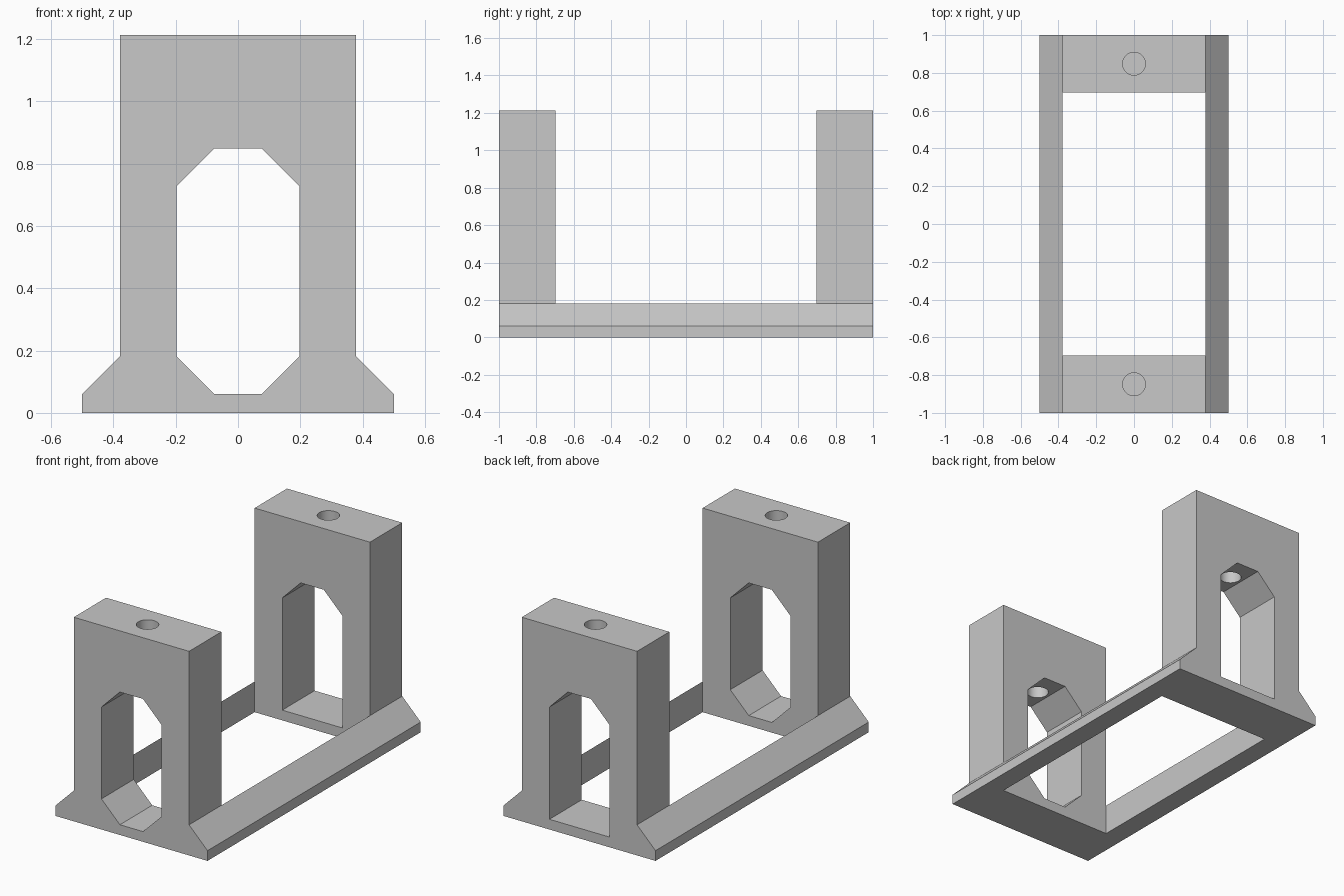
import bpy
import bmesh
import math
from mathutils import Matrix

cube = bpy.data.objects.get("Cube")
if cube:
    bpy.data.objects.remove(cube, do_unlink=True)

U = 1 / 16.5        # design unit: the overall length is 33 units
END, INNER = 16.5, 11.5
HALF_W, FOOT_W = 6.25, 8.25

grey = bpy.data.materials.new("light grey")
grey.use_nodes = True
grey.diffuse_color = (0.58, 0.58, 0.58, 1)
grey.node_tree.nodes["Principled BSDF"].inputs["Base Color"].default_value = (0.58, 0.58, 0.58, 1)


def make_object(name, bm):
    """Turn a bmesh in design units into a grey object."""
    bmesh.ops.recalc_face_normals(bm, faces=bm.faces)
    bm.transform(Matrix.Scale(U, 4))
    mesh = bpy.data.meshes.new(name)
    bm.to_mesh(mesh)
    bm.free()
    mesh.materials.append(grey)
    obj = bpy.data.objects.new(name, mesh)
    bpy.context.collection.objects.link(obj)
    return obj


def prism(name, profile, y0, y1):
    """Extrude an x-z profile along y."""
    bm = bmesh.new()
    face = bm.faces.new([bm.verts.new((x, y0, z)) for x, z in profile])
    new = bmesh.ops.extrude_face_region(bm, geom=[face])["geom"]
    verts = [v for v in new if isinstance(v, bmesh.types.BMVert)]
    bmesh.ops.translate(bm, verts=verts, vec=(0, y1 - y0, 0))
    return make_object(name, bm)


def mirrored(half):
    """Close a right-hand half profile with its mirror image."""
    return half + [(-x, z) for x, z in reversed(half)]


def cut(target, cutter):
    mod = target.modifiers.new("cut", "BOOLEAN")
    mod.operation = "DIFFERENCE"
    mod.solver = "EXACT"
    mod.object = cutter
    cutter.hide_render = True
    bpy.context.view_layer.objects.active = target
    bpy.ops.object.modifier_apply(modifier=mod.name)
    bpy.data.objects.remove(cutter, do_unlink=True)


# Upright outline with flared feet, and the two window shapes
outline = mirrored([(FOOT_W, 0), (FOOT_W, 1), (HALF_W, 3), (HALF_W, 20)])
arch = [(3.25, 12), (1.25, 14)]
windows = {
    "front": mirrored([(1.25, 1), (3.25, 3)] + arch),
    "back": mirrored([(3.25, 1)] + arch),
}

# End uprights with a window and a vertical bolt hole above it
for side, sign in (("front", -1), ("back", 1)):
    y0, y1 = sorted((sign * INNER, sign * END))
    upright = prism(side + "_upright", outline, y0, y1)
    cut(upright, prism("window_cutter", windows[side], y0 - 1, y1 + 1))

    bm = bmesh.new()
    bmesh.ops.create_cone(bm, cap_ends=True, segments=48, radius1=1, radius2=1,
                          depth=9, matrix=Matrix.Translation((0, sign * 14, 17)))
    cut(upright, make_object("hole_cutter", bm))

    bpy.ops.object.select_all(action="DESELECT")
    upright.select_set(True)
    bpy.context.view_layer.objects.active = upright
    bpy.ops.object.shade_smooth_by_angle(angle=math.radians(30))

# Sloped side rails joining the uprights
for side, sign in (("left", 1), ("right", -1)):
    section = [(HALF_W, 0), (FOOT_W, 0), (FOOT_W, 1), (HALF_W, 3)]
    prism(side + "_rail", [(sign * x, z) for x, z in section], -INNER, INNER)
